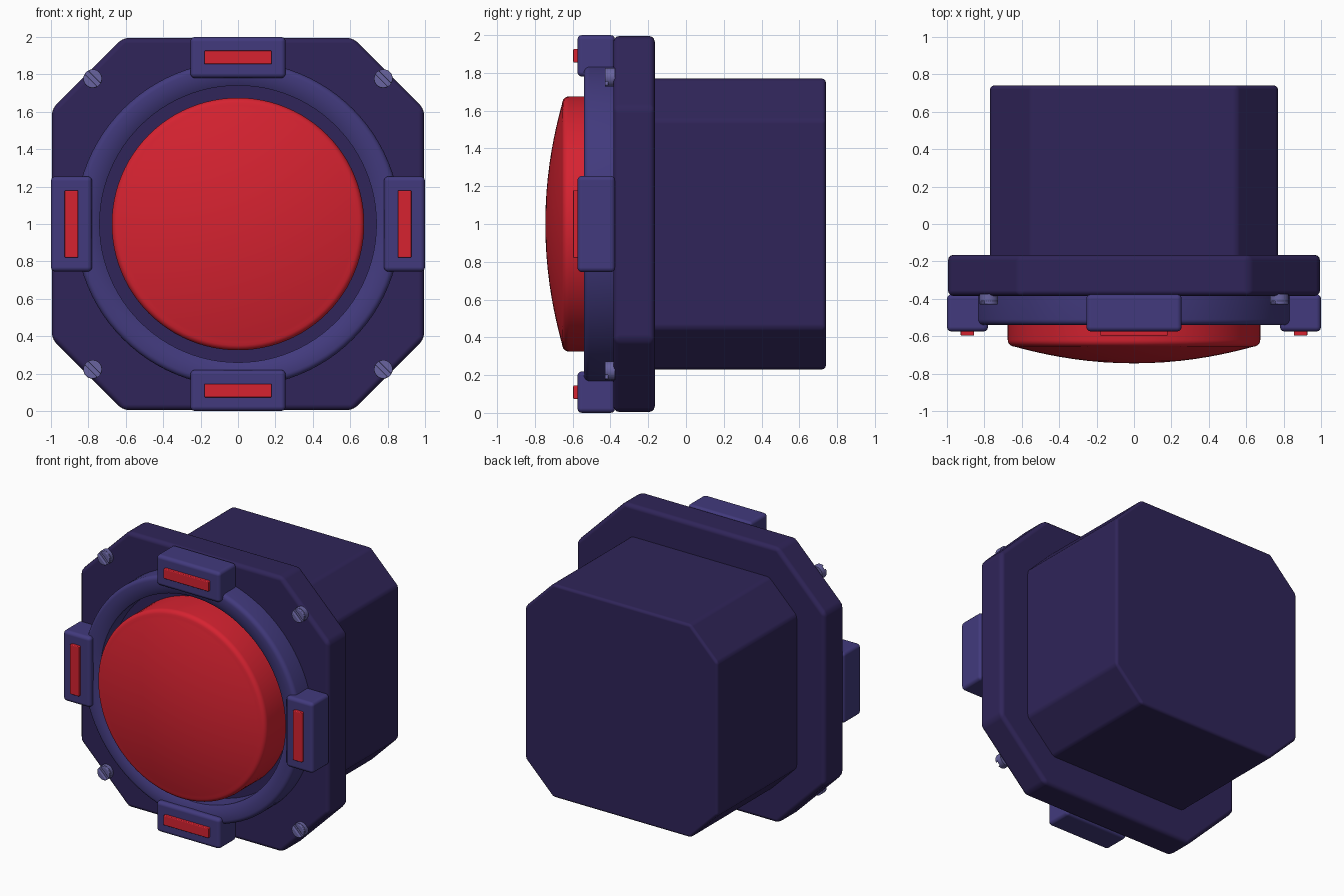
import bpy, bmesh
from math import pi, cos, sin, radians
from mathutils import Vector, Matrix

if "Cube" in bpy.data.objects:
    bpy.data.objects.remove(bpy.data.objects["Cube"])

CENTRE = Vector((0, 0, 1))


def material(name, rgb):
    m = bpy.data.materials.new(name)
    m.use_nodes = True
    m.diffuse_color = (*rgb, 1)
    m.node_tree.nodes["Principled BSDF"].inputs["Base Color"].default_value = (*rgb, 1)
    return m


DARK = material("dark indigo", (0.029, 0.018, 0.1))
LIGHT = material("light indigo", (0.054, 0.042, 0.205))
RED = material("button red", (0.67, 0.016, 0.03))
METAL = material("screw lavender", (0.14, 0.127, 0.35))


def finish(name, bm, mat, bevel=0, location=CENTRE):
    bmesh.ops.recalc_face_normals(bm, faces=bm.faces)
    mesh = bpy.data.meshes.new(name)
    bm.to_mesh(mesh)
    bm.free()
    mesh.materials.append(mat)
    ob = bpy.data.objects.new(name, mesh)
    ob.location = location
    bpy.context.collection.objects.link(ob)
    bpy.ops.object.select_all(action="DESELECT")
    ob.select_set(True)
    bpy.context.view_layer.objects.active = ob
    bpy.ops.object.shade_smooth_by_angle(angle=radians(40))
    if bevel:
        mod = ob.modifiers.new("rounded edges", "BEVEL")
        mod.width = bevel
        mod.segments = 3
        mod.limit_method = "ANGLE"
        mod.angle_limit = radians(30)
        mod.harden_normals = True
    return ob


def prism(name, outline, front, back, mat, bevel, location=CENTRE):
    """Extrude an x-z outline from front to back."""
    bm = bmesh.new()
    face = bm.faces.new([bm.verts.new((x, front, z)) for x, z in outline])
    ext = bmesh.ops.extrude_face_region(bm, geom=[face])
    moved = [g for g in ext["geom"] if isinstance(g, bmesh.types.BMVert)]
    bmesh.ops.translate(bm, verts=moved, vec=(0, back - front, 0))
    return finish(name, bm, mat, bevel, location)


def octagon(half, cut):
    k = half - cut
    return [(-k, -half), (k, -half), (half, -k), (half, k),
            (k, half), (-k, half), (-half, k), (-half, -k)]


def lathe(name, profile, mat, closed=False, steps=96):
    """Spin a (radius, y) profile around the y axis."""
    bm = bmesh.new()
    verts = [bm.verts.new((r, y, 0)) for r, y in profile]
    edges = [bm.edges.new(p) for p in zip(verts, verts[1:])]
    if closed:
        edges.append(bm.edges.new((verts[-1], verts[0])))
    bmesh.ops.spin(bm, geom=verts + edges, cent=(0, 0, 0), axis=(0, 1, 0),
                   angle=2 * pi, steps=steps, use_duplicate=False)
    bmesh.ops.remove_doubles(bm, verts=bm.verts, dist=0.0005)
    return finish(name, bm, mat)


def arc(r, y, radius, start, end, n=5):
    angles = [radians(start + (end - start) * i / n) for i in range(n + 1)]
    return [(r + radius * cos(a), y + radius * sin(a)) for a in angles]


# Rear housing and mounting plate
prism("rear_housing", octagon(0.77, 0.22), -0.2, 0.74, DARK, 0.02)
prism("mounting_plate", octagon(0.995, 0.38), -0.385, -0.165, DARK, 0.03)

# Raised collar with a sloped inner lip
collar = [(0.74, -0.375), (0.87, -0.375)]
collar += arc(0.84, -0.51, 0.03, 0, -90)
collar += [(0.785, -0.54), (0.74, -0.515)]
lathe("collar_ring", collar, LIGHT, closed=True)

# Domed push button with a rounded rim
dome = [(0.64 * cos(t), -0.655 - 0.09 * (1 - cos(t) ** 2))
        for t in [pi / 2 * i / 12 for i in range(13)]]
button = [(0, -0.37), (0.675, -0.37)] + arc(0.64, -0.62, 0.035, 0, -75) + dome[1:]
lathe("push_button", button, RED)

# Four clips, each with a red indicator, around the collar
for i, side in enumerate(("top", "left", "bottom", "right")):
    turn = Matrix.Rotation(i * pi / 2, 4, "Y")

    def block(name, w, low, high, front, back, mat, bevel):
        ob = prism(name, [(-w, low), (w, low), (w, high), (-w, high)],
                   front, back, mat, bevel)
        ob.rotation_euler = turn.to_euler()

    block(side + "_clip", 0.255, 0.78, 1.0, -0.575, -0.375, LIGHT, 0.025)
    block(side + "_indicator", 0.18, 0.855, 0.927, -0.597, -0.55, RED, 0.006)

# Slotted screw heads in the plate corners
for sx in (-1, 1):
    for sz in (-1, 1):
        where = CENTRE + Vector((sx * 0.777, 0, sz * 0.777))
        label = ("upper" if sz > 0 else "lower") + ("_left" if sx > 0 else "_right")
        circle = [(0.05 * cos(2 * pi * k / 24), 0.05 * sin(2 * pi * k / 24))
                  for k in range(24)]
        prism(label + "_screw_base", circle, -0.412, -0.375, METAL, 0, where)
        # two half-moon pads leave the slot between them
        for half, name in ((0, "_screw_pad_a"), (pi, "_screw_pad_b")):
            a0 = radians(14)
            tilt = half - pi / 4
            pad = [(0.05 * cos(tilt + a0 + (pi - 2 * a0) * k / 12),
                    0.05 * sin(tilt + a0 + (pi - 2 * a0) * k / 12)) for k in range(13)]
            prism(label + name, pad, -0.43, -0.41, METAL, 0.006, where)
